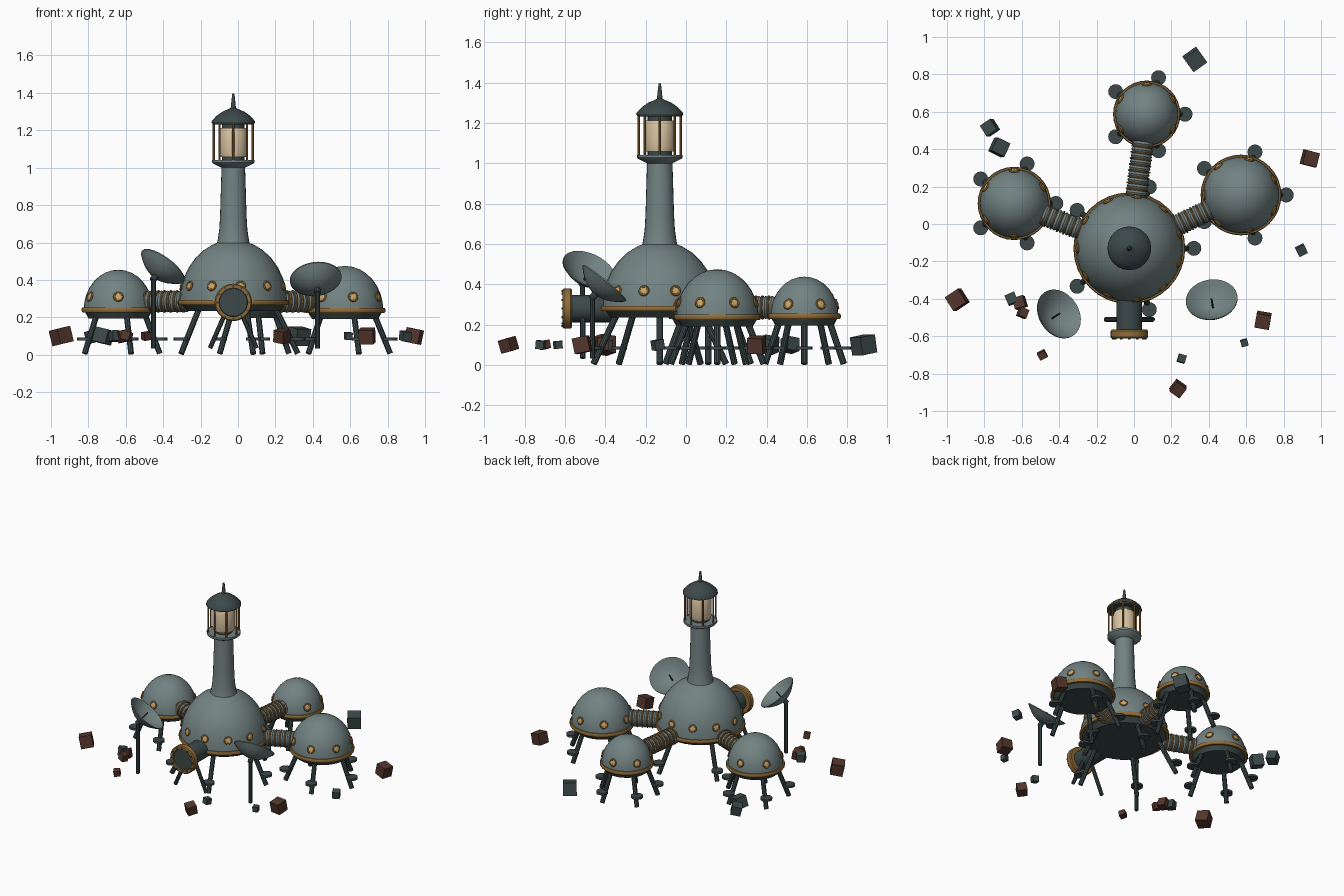
import bpy, bmesh, math, random
from math import sin, cos, pi, radians
from mathutils import Matrix, Vector, Euler

cube = bpy.data.objects.get("Cube")
if cube:
    bpy.data.objects.remove(cube, do_unlink=True)


def material(name, color):
    m = bpy.data.materials.new(name)
    m.use_nodes = True
    m.diffuse_color = (*color, 1)
    m.node_tree.nodes["Principled BSDF"].inputs["Base Color"].default_value = (*color, 1)
    return m


GREY = material("weathered grey", (0.17, 0.225, 0.225))
DARK = material("dark iron", (0.045, 0.066, 0.066))
GOLD = material("aged brass", (0.28, 0.15, 0.04))
PANE = material("amber pane", (0.60, 0.38, 0.15))
GLOW = material("lamp glass", (0.70, 0.56, 0.36))
RUST = material("rust brown", (0.085, 0.036, 0.024))


def finish(name, bm, mat, matrix):
    """Turn a bmesh into a smooth-shaded object with sharp creases."""
    bmesh.ops.remove_doubles(bm, verts=bm.verts, dist=1e-5)
    bmesh.ops.recalc_face_normals(bm, faces=bm.faces)
    for f in bm.faces:
        f.smooth = True
    for e in bm.edges:
        e.smooth = len(e.link_faces) == 2 and e.calc_face_angle(0) < radians(35)
    mesh = bpy.data.meshes.new(name)
    bm.to_mesh(mesh)
    bm.free()
    mesh.materials.append(mat)
    obj = bpy.data.objects.new(name, mesh)
    obj.matrix_world = matrix
    bpy.context.collection.objects.link(obj)
    return obj


def lathe(name, profile, mat, matrix=Matrix(), seg=24):
    """Revolve (radius, height) points around local z."""
    bm = bmesh.new()
    rings = [[bm.verts.new((r * cos(2 * pi * i / seg), r * sin(2 * pi * i / seg), z))
              for i in range(seg)] for r, z in profile]
    for a, b in zip(rings, rings[1:]):
        for i in range(seg):
            j = (i + 1) % seg
            bm.faces.new((a[i], a[j], b[j], b[i]))
    return finish(name, bm, mat, matrix)


def aim(origin, direction):
    quat = Vector(direction).to_track_quat('Z', 'Y')
    return Matrix.Translation(origin) @ quat.to_matrix().to_4x4()


def rod(name, a, b, radius, mat, seg=10):
    a, b = Vector(a), Vector(b)
    d = (b - a).length
    return lathe(name, [(0, 0), (radius, 0), (radius, d), (0, d)], mat, aim(a, b - a), seg)


def torus(name, major, minor, mat, matrix, seg=24, sides=8):
    pts = [(major + minor * cos(2 * pi * k / sides), minor * sin(2 * pi * k / sides))
           for k in range(sides + 1)]
    return lathe(name, pts, mat, matrix, seg)


def habitat(name, x, y, R, z0, windows, win_z, foot):
    """Domed module with brass belt, portholes and five splayed legs."""
    at = Matrix.Translation((x, y, z0))
    H = R * 1.16
    lathe(name + "_dome", [(R * cos(k * pi / 16), H * sin(k * pi / 16)) for k in range(9)],
          GREY, at, 32)
    lathe(name + "_underside", [(0, -0.045), (R * 0.86, -0.045), (R, 0)], DARK, at, 32)
    lathe(name + "_belt", [(R - 0.01, -0.013), (R + 0.007, -0.013), (R + 0.011, -0.006),
                           (R + 0.011, 0.006), (R + 0.007, 0.013), (R - 0.01, 0.013)],
          GOLD, at, 32)
    for i in range(windows):
        t = 2 * pi * (i + 0.5) / windows
        r = R * math.sqrt(1 - (win_z / H) ** 2)
        normal = Vector((r * cos(t) / R**2, r * sin(t) / R**2, win_z / H**2)).normalized()
        p = Vector((x + r * cos(t), y + r * sin(t), z0 + win_z))
        torus(name + "_porthole_rim", 0.021, 0.007, GOLD, aim(p, normal), 16, 6)
        lathe(name + "_porthole_pane", [(0.021, -0.005), (0.019, 0.004), (0, 0.009)],
              PANE, aim(p, normal), 16)
    for i in range(5):
        t = 2 * pi * i / 5
        c, s = cos(t), sin(t)
        top = (x + R * 0.78 * c, y + R * 0.78 * s, z0 - 0.03)
        rod(name + "_leg", (x + foot * c, y + foot * s, 0.006), top, 0.016, DARK)
        rod(name + "_foot_disc", (x + foot * c, y + foot * s, 0.077),
            (x + foot * c, y + foot * s, 0.092), 0.04, DARK, 16)


MX, MY = -0.025, -0.13
habitat("main", MX, MY, 0.288, 0.28, 11, 0.088, 0.345)
SIDES = [("west", -0.64, 0.11, 0.185, 0.24, 6, 0.07, 0.222),
         ("east", 0.572, 0.155, 0.205, 0.237, 7, 0.072, 0.242),
         ("north", 0.068, 0.587, 0.169, 0.242, 6, 0.06, 0.205)]

# Side modules and the bellows corridors joining them to the main dome
for spec in SIDES:
    habitat(*spec)
    name, x, y, R = spec[:4]
    way = Vector((x - MX, y - MY, 0))
    length = way.length - 0.25 - R * 0.85
    start = Vector((MX, MY, 0.285)) + way.normalized() * 0.25
    n = max(6, round(length / 0.034))
    step = length / n
    bellows = []
    for k in range(n):
        bellows += [(0.048, k * step), (0.058, (k + 0.5) * step)]
    lathe(name + "_corridor", bellows + [(0.048, length)], GREY, aim(start, way), 20)
    for k in range(1, n):
        torus(name + "_corridor_ring", 0.055, 0.006, GOLD,
              aim(start + way.normalized() * k * step, way), 20, 6)

# Lighthouse tower with gallery
hub = Matrix.Translation((MX, MY, 0))
lathe("tower", [(0.092, 0.58), (0.084, 0.61), (0.075, 0.67), (0.071, 0.74), (0.063, 1.0),
                (0.07, 1.01)], GREY, hub)
lathe("gallery", [(0.063, 1.0), (0.108, 1.022), (0.113, 1.028), (0.113, 1.042), (0, 1.042)],
      GREY, hub)
lathe("lamp_base", [(0.06, 1.04), (0.06, 1.06), (0, 1.06)], DARK, hub)
lathe("lamp", [(0, 1.058), (0.07, 1.058), (0.077, 1.085), (0.077, 1.185), (0.07, 1.212),
               (0, 1.212)], GLOW, hub, 16)
lathe("lamp_cap", [(0, 1.21), (0.06, 1.21), (0.06, 1.24)], DARK, hub)
for i in range(8):
    t = i * pi / 4
    px, py = MX + 0.104 * cos(t), MY + 0.104 * sin(t)
    rod("lantern_post", (px, py, 1.03), (px, py, 1.245), 0.006, GOLD, 8)
torus("lantern_top_ring", 0.106, 0.007, GOLD, hub @ Matrix.Translation((0, 0, 1.238)))
lathe("roof", [(0, 1.238), (0.117, 1.238), (0.115, 1.25), (0.09, 1.277), (0.058, 1.3),
               (0.025, 1.314), (0.014, 1.32), (0.01, 1.36), (0.006, 1.395), (0, 1.397)],
      DARK, hub)

# Docking port with brass collar, hatch, bolts and splayed struts
dock = aim((MX, -0.35, 0.28), (0, -1, 0))
lathe("dock_tube", [(0.068, 0), (0.068, 0.23)], DARK, dock)
lathe("dock_collar", [(0.06, 0.215), (0.094, 0.215), (0.1, 0.222), (0.1, 0.255),
                      (0.094, 0.262), (0.076, 0.262), (0.076, 0.24)], GOLD, dock, 32)
lathe("dock_hatch", [(0.078, 0.245), (0.074, 0.252), (0, 0.252)], DARK, dock)
for i in range(12):
    t = i * pi / 6
    p = dock @ Vector((0.086 * cos(t), 0.086 * sin(t), 0.258))
    rod("dock_bolt", p, p + Vector((0, -0.01, 0)), 0.006, DARK, 6)
for side in (-1, 1):
    rod("dock_strut", (MX + side * 0.125, -0.51, 0.035), (MX + side * 0.035, -0.51, 0.24),
        0.013, DARK)

# Dish antennas on masts
for name, rim, normal in (("west_dish", (-0.40, -0.48, 0.475), (0.55, 0.35, 0.75)),
                          ("east_dish", (0.415, -0.403, 0.408), (-0.1, 0.63, 0.76))):
    n = Vector(normal).normalized()
    back = Vector(rim) - n * 0.07
    bowl = [(0.139 * k / 6, 0.07 * (k / 6) ** 2) for k in range(7)]
    shell = [(r, z - 0.006) for r, z in bowl] + bowl[::-1]
    lathe(name, shell, GREY, aim(back, n), 28)
    rod(name + "_feed", back, back + n * 0.075, 0.005, DARK, 8)
    foot = back - n * 0.025
    rod(name + "_hub", foot - n * 0.008, back, 0.018, DARK)
    rod(name + "_mast", (foot.x, foot.y, 0.033), foot, 0.013, DARK)

# Scattered debris blocks: x, y, size, material
random.seed(4)
for x, y, size, mat in ((-0.945, -0.405, 0.085, RUST), (-0.77, 0.515, 0.068, DARK),
                        (-0.72, 0.41, 0.078, DARK), (-0.655, -0.40, 0.055, DARK),
                        (-0.61, -0.42, 0.06, RUST), (-0.595, -0.475, 0.048, RUST),
                        (-0.49, -0.70, 0.042, RUST), (0.255, -0.72, 0.042, DARK),
                        (0.235, -0.88, 0.066, RUST), (0.59, -0.635, 0.038, DARK),
                        (0.69, -0.515, 0.078, RUST), (0.895, -0.14, 0.05, DARK),
                        (0.94, 0.35, 0.078, RUST), (0.325, 0.88, 0.09, DARK)):
    bm = bmesh.new()
    bmesh.ops.create_cube(bm, size=size)
    tilt = Euler((random.uniform(-0.25, 0.25), random.uniform(-0.25, 0.25),
                  random.uniform(0, 1.5)))
    finish("debris_block", bm, mat, Matrix.Translation((x, y, 0.1)) @ tilt.to_matrix().to_4x4())
